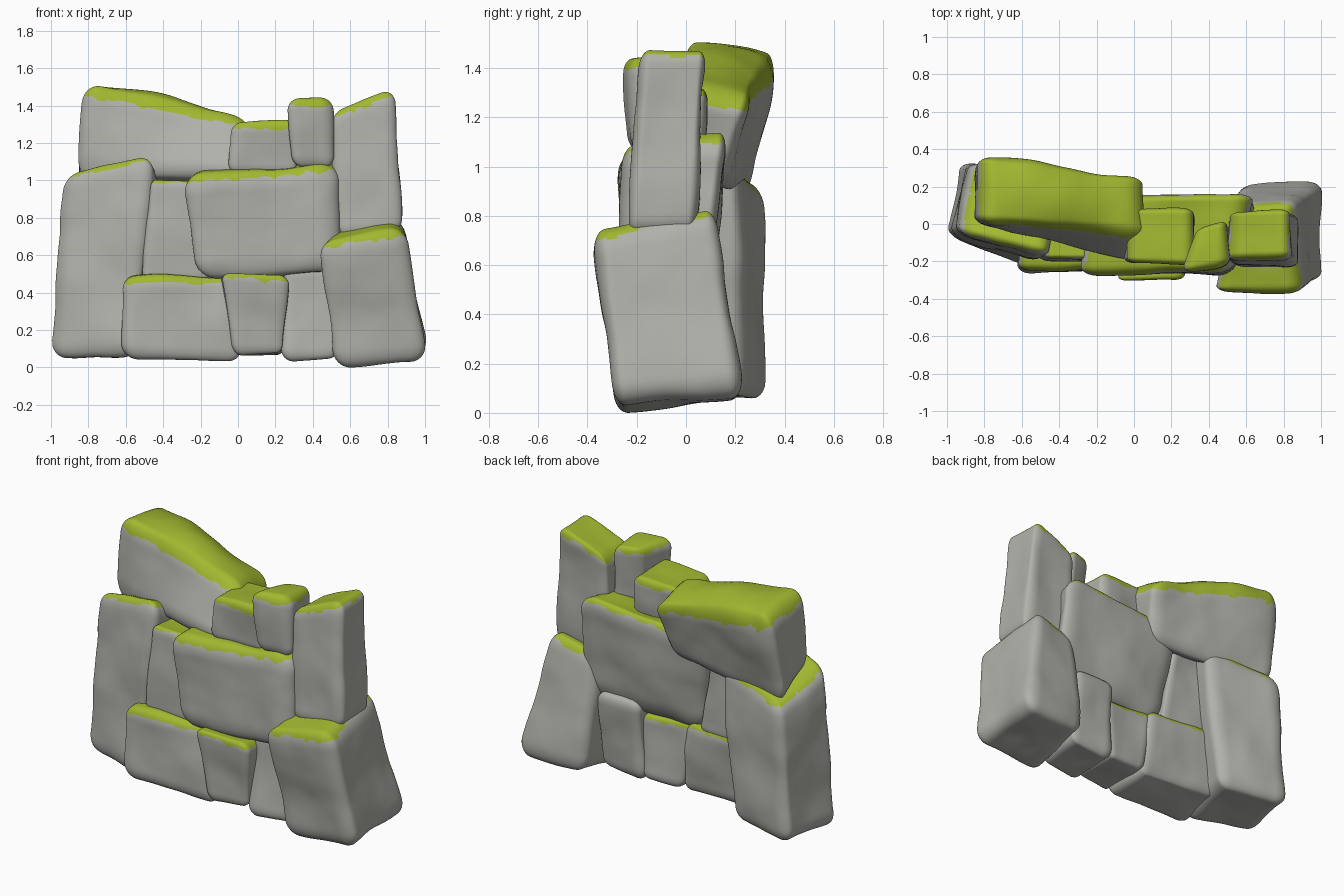
import bpy, bmesh
from mathutils import Vector, noise

if "Cube" in bpy.data.objects:
    bpy.data.objects.remove(bpy.data.objects["Cube"])

N = 34  # grid cells per stone side


def material(name, rgb):
    m = bpy.data.materials.new(name)
    m.diffuse_color = (*rgb, 1)
    m.use_nodes = True
    m.node_tree.nodes["Principled BSDF"].inputs["Base Color"].default_value = m.diffuse_color
    return m


ROCK = material("grey rock", (0.44, 0.44, 0.405))
MOSS = material("green moss", (0.36, 0.48, 0.03))


def stone(name, front, yf, yb, shift=(0, 0, 0), pinch=(0, 0), moss=0.035, r=0.07,
          bulge=0.0, rough=0.024):
    """Rounded six-sided stone. front: x,z of bottom-left, bottom-right, top-right, top-left;
    yf / yb: depth of those corners on front and back; shift: x, bottom z, top z of the back;
    pinch: narrowing of the back at bottom and top; bulge: crown of the top."""
    cx = sum(p[0] for p in front) / 4
    F = [Vector((x, y, z)) for (x, z), y in zip(front, yf)]
    B = [Vector((x + (cx - x) * pinch[i // 2] + shift[0], y, z + shift[1 + i // 2]))
         for i, ((x, z), y) in enumerate(zip(front, yb))]
    h = Vector(((F[1] - F[0]).length + (F[2] - F[3]).length,
                sum(b.y - f.y for f, b in zip(F, B)),
                (F[3] - F[0]).length + (F[2] - F[1]).length)) / 4
    r = min(r, min(h) * 0.8)
    h.y = max(h.y, r * 1.3)
    seed = Vector((len(bpy.data.objects) * 7.3, 2.1, 4.7))

    bm = bmesh.new()
    bmesh.ops.create_cube(bm, size=2)
    bmesh.ops.subdivide_edges(bm, edges=bm.edges[:], cuts=N - 1, use_grid_fill=True)
    depth = {}
    for v in bm.verts:
        p = Vector([a * b for a, b in zip(v.co, h)])
        inner = Vector([max(-(b - r), min(b - r, a)) for a, b in zip(p, h)])
        q = inner + (p - inner).normalized() * r
        u, w, t = [(a / b + 1) / 2 for a, b in zip(q, h)]
        f = (F[0] * (1 - u) + F[1] * u) * (1 - t) + (F[3] * (1 - u) + F[2] * u) * t
        b = (B[0] * (1 - u) + B[1] * u) * (1 - t) + (B[3] * (1 - u) + B[2] * u) * t
        v.co = f * (1 - w) + b * w
        v.co.z += bulge * 16 * u * (1 - u) * w * (1 - w) * t
        depth[v] = (1 - t) * 2 * h.z
    bm.normal_update()
    # broad chiselled lumps
    moves = {}
    for v in bm.verts:
        k = noise.noise(v.co * 3 + seed) + 0.15 * noise.noise(v.co * 8 + seed)
        moves[v] = v.normal * k * rough
    for v, d in moves.items():
        v.co += d
    # moss on the top with a ragged lower rim
    for f in bm.faces:
        d = sum(depth[v] for v in f.verts) / 4
        f.material_index = int(d < moss + 0.022 * noise.noise(f.calc_center_median() * 14 + seed))
        f.smooth = True
    me = bpy.data.meshes.new(name)
    bm.to_mesh(me)
    bm.free()
    me.materials.append(ROCK)
    me.materials.append(MOSS)
    bpy.context.collection.objects.link(bpy.data.objects.new(name, me))


# bottom course
stone("left_tall_stone", [(-1.01, .06), (-.55, .06), (-.46, 1.15), (-.94, 1.04)],
      (-.06, -.23, -.17, -.05), (.33, .24, .22, .33), shift=(.08, 0, -.14), r=.09)
stone("bottom_left_stone", [(-.61, .06), (.02, .03), (-.03, .49), (-.62, .48)],
      (-.25, -.25, -.23, -.25), (.09, .07, .09, .14), pinch=(.1, .1), shift=(0, .02, .02))
stone("bottom_middle_stone", [(-.02, .07), (.25, .07), (.27, .49), (-.1, .52)],
      (-.27, -.26, -.3, -.32), (.08, .08, .07, .07), shift=(0, 0, -.03), r=.055)
stone("bottom_wedge_stone", [(.24, .04), (.54, .05), (.54, .54), (.25, .54)],
      (-.25, -.23, -.18, -.2), (.08, .08, .12, .12), moss=-1, shift=(0, .01, 0), r=.06)
stone("bottom_right_stone", [(.51, 0.0), (1.01, .03), (.9, .74), (.41, .67)],
      (-.28, -.29, -.37, -.38), (.22, .23, .12, .11), shift=(.03, .05, .1),
      pinch=(.1, .4), r=.09)
# middle course
stone("middle_left_stone", [(-.52, .46), (-.14, .46), (-.24, 1.0), (-.47, 1.01)],
      (-.2, -.2, -.19, -.19), (.1, .1, .1, .1), moss=.02, r=.05)
stone("middle_large_stone", [(-.23, .48), (.53, .52), (.52, 1.09), (-.31, 1.02)],
      (-.26, -.28, -.27, -.29), (.06, .09, .19, .18), shift=(.11, -.03, .07),
      pinch=(-.05, -.08), r=.11)
# top course
stone("top_left_large_stone", [(-.87, 1.02), (-.0, 1.04), (.06, 1.32), (-.83, 1.52)],
      (.0, -.21, -.05, .0), (.27, .15, .27, .39), shift=(0, -.14, -.05), r=.09,
      moss=.055, bulge=.05)
stone("top_small_stone", [(-.05, 1.03), (.32, 1.03), (.32, 1.32), (-.04, 1.31)],
      (-.21, -.21, -.22, -.21), (.06, .06, .09, .09), r=.06)
stone("top_narrow_stone", [(.29, 1.08), (.51, 1.07), (.5, 1.43), (.26, 1.43)],
      (-.23, -.22, -.21, -.26), (-.05, 0, .03, -.02), pinch=(.3, .3), shift=(.03, 0, 0), r=.06)
stone("top_right_tall_stone", [(.53, .7), (.88, .72), (.83, 1.49), (.5, 1.36)],
      (-.23, -.24, -.18, -.19), (.03, .04, .09, .08), r=.07)
